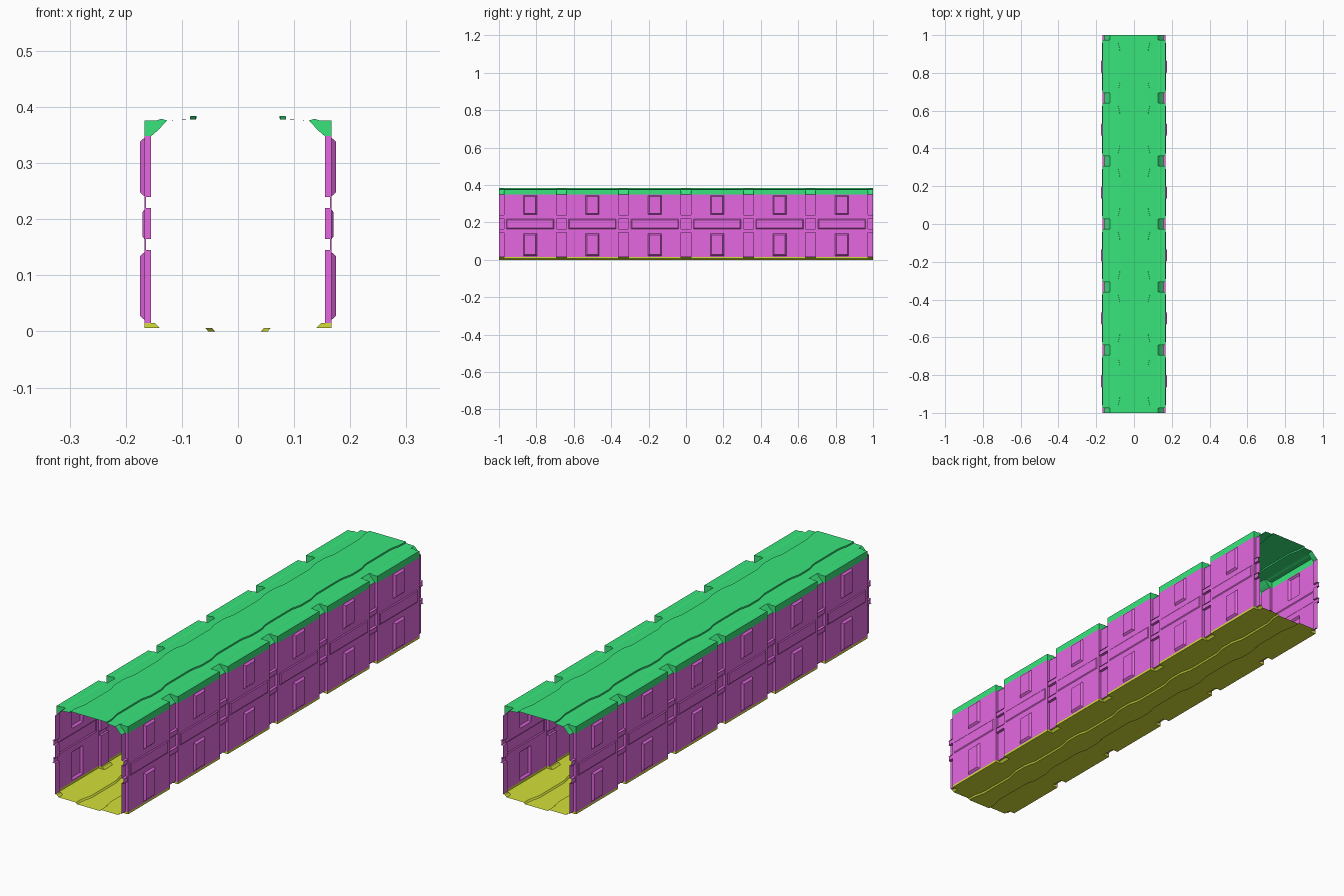
import bpy, bmesh

if "Cube" in bpy.data.objects:
    bpy.data.objects.remove(bpy.data.objects["Cube"])

L = 1 / 3                 # module length along y
W = 0.167                 # wall sheet half-width
RIB = 0.027               # half width of a joint rib
JOINTS = [-1 + i * L for i in range(7)]
CENTRES = [y + L / 2 for y in JOINTS[:-1]]


def material(name, rgb):
    m = bpy.data.materials.new(name)
    m.diffuse_color = (*rgb, 1)
    m.use_nodes = True
    m.node_tree.nodes["Principled BSDF"].inputs["Base Color"].default_value = m.diffuse_color
    return m


GREEN = material("roof_green", (0.04, 0.78, 0.2))
MAGENTA = material("wall_magenta", (0.78, 0.14, 0.75))
YELLOW = material("floor_yellow", (0.66, 0.74, 0.04))


def finish(bm, name, mat):
    bmesh.ops.remove_doubles(bm, verts=bm.verts, dist=1e-5)
    me = bpy.data.meshes.new(name)
    bm.to_mesh(me)
    bm.free()
    me.materials.append(mat)
    ob = bpy.data.objects.new(name, me)
    bpy.context.collection.objects.link(ob)


def stations():
    """(y, is_rib, wave 0..1) along the corridor; ribs change abruptly."""
    half = [(0, 1, 1), (RIB, 1, 1), (RIB, 0, 1), (0.042, 0, 0.85),
            (0.058, 0, 0.5), (0.074, 0, 0.15), (0.09, 0, 0)]
    out = []
    for j in JOINTS:
        both = [(-d, r, w) for d, r, w in half[:0:-1]] + half
        out += [(j + d, r, w) for d, r, w in both if -1.0001 < j + d < 1.0001]
    return out


def loft(name, profile, mat):
    bm = bmesh.new()
    rows = []
    for y, rib, wave in stations():
        p = profile(rib, wave)
        full = [(x, z) for x, z in p] + [(-x, z) for x, z in reversed(p)]
        rows.append([bm.verts.new((x, y, z)) for x, z in full])
    for a, b in zip(rows, rows[1:]):
        for i in range(len(a) - 1):
            bm.faces.new((a[i], a[i + 1], b[i + 1], b[i]))
    finish(bm, name, mat)


# Half cross-sections, from the wall inward
def roof_profile(rib, wave):
    s = 0.074 + 0.011 * wave
    edge = ([(0.155, 0.348), (0.15, 0.352), (0.14, 0.361), (0.134, 0.368)] if rib else
            [(W, 0.348), (W, 0.376), (0.146, 0.376), (0.137, 0.379)])
    return edge + [(0.126, 0.376), (s + 0.0005, 0.378), (s, 0.384)]


def floor_profile(rib, wave):
    s = 0.046 + 0.012 * wave
    edge = [(0.155, 0.015), (0.148, 0.015)] if rib else [(W, 0.015), (W, 0.006)]
    return edge + [(0.139, 0.006), (s, 0.006), (s - 0.005, 0)]


loft("roof", roof_profile, GREEN)
loft("floor", floor_profile, YELLOW)

# Wall features: y0, y1, z0, z1, depth (+ outward), bevel
features = []
for j in JOINTS:
    y0, y1 = max(-1, j - RIB), min(1, j + RIB)
    for z0, z1 in ((0.015, 0.145), (0.165, 0.22), (0.24, 0.348)):   # pilasters
        features.append((y0, y1, z0, z1, -0.012, 0))
    for z0, z1 in ((0.145, 0.165), (0.22, 0.24)):                   # gaps
        features.append((y0, y1, z0, z1, -0.003, 0))
for c in CENTRES:
    for z0, z1 in ((0.021, 0.141), (0.241, 0.345)):                 # windows
        features.append((c - 0.036, c + 0.036, z0, z1, 0.008, 0.007))
    features.append((c - 0.127, c + 0.127, 0.165, 0.217, 0.003, 0.004))  # band


def wall(name, side):
    bm = bmesh.new()

    def quad(pts):
        bm.faces.new([bm.verts.new((side * (W + d), y, z)) for d, y, z in pts])

    ys = sorted({round(v, 5) for f in features for v in f[:2]})
    zs = sorted({v for f in features for v in f[2:4]})
    # flat sheet with openings left for the features
    for ya, yb in zip(ys, ys[1:]):
        for za, zb in zip(zs, zs[1:]):
            y, z = (ya + yb) / 2, (za + zb) / 2
            if not any(f[0] < y < f[1] and f[2] < z < f[3] for f in features):
                quad([(0, ya, za), (0, yb, za), (0, yb, zb), (0, ya, zb)])
    # raised or sunken panels
    for y0, y1, z0, z1, d, b in features:
        base = [(0, y0, z0), (0, y1, z0), (0, y1, z1), (0, y0, z1)]
        top = [(d, y0 + b, z0 + b), (d, y1 - b, z0 + b),
               (d, y1 - b, z1 - b), (d, y0 + b, z1 - b)]
        quad(top)
        for i in range(4):
            k = (i + 1) % 4
            at_end = base[i][1] == base[k][1] and abs(base[i][1]) > 0.999
            at_rim = d < 0 and base[i][2] == base[k][2] and base[i][2] in (0.015, 0.348)
            if not at_end and not at_rim:
                quad([base[i], base[k], top[k], top[i]])
    finish(bm, name, MAGENTA)


wall("right_wall", 1)
wall("left_wall", -1)
